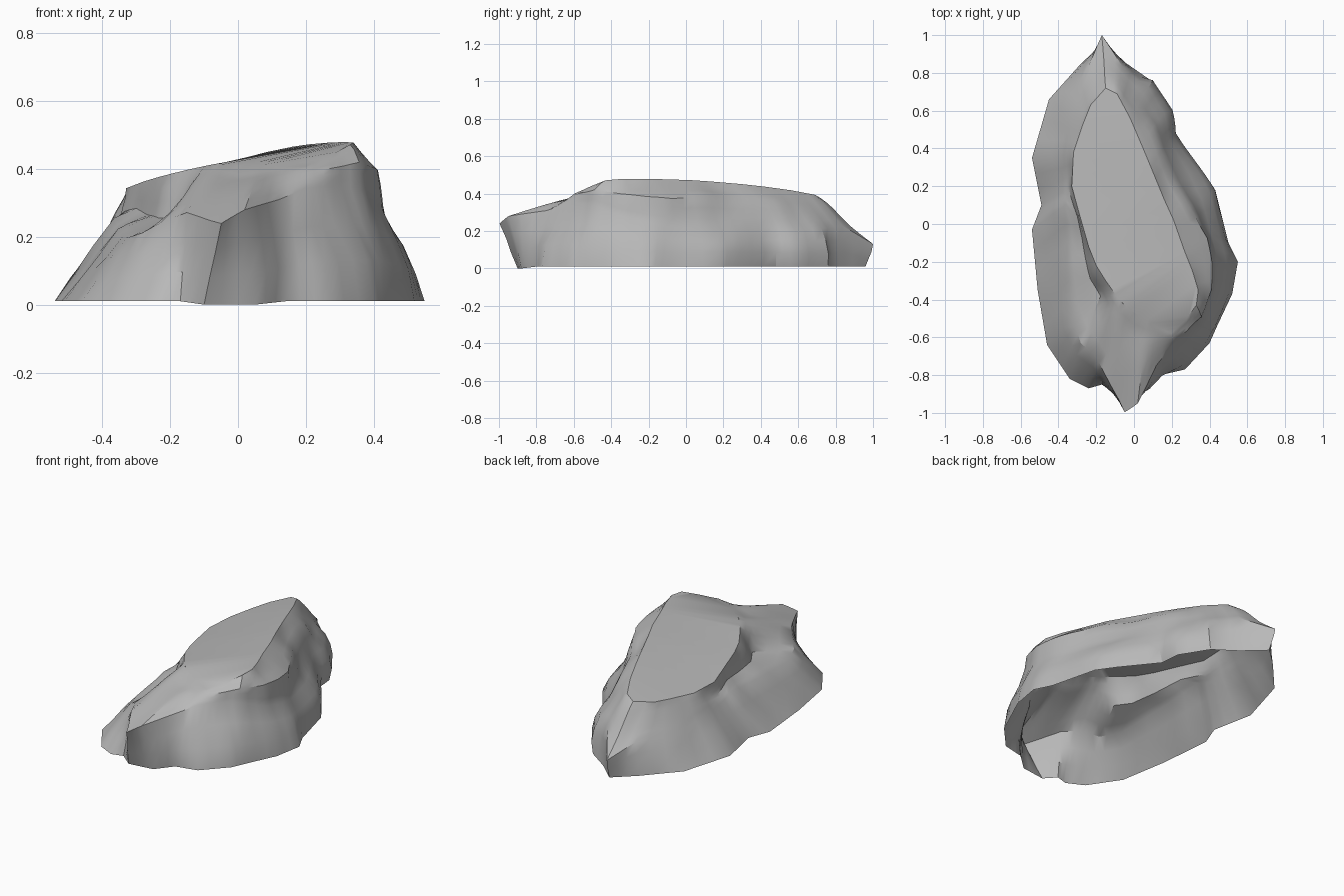
import bpy
import bmesh
import math
from mathutils import Vector, noise

default_cube = bpy.data.objects.get("Cube")
if default_cube:
    bpy.data.objects.remove(default_cube, do_unlink=True)


def make_material(name, value):
    material = bpy.data.materials.new(name)
    material.use_nodes = True
    colour = (value, value, value, 1)
    material.diffuse_color = colour
    material.node_tree.nodes["Principled BSDF"].inputs["Base Color"].default_value = colour
    return material


# Outlines run from the back tip, down the -x side, round the front spur
# and back along the steep +x side. Units are hundredths.
foot_outline = [
    (-16, 96), (-28, 85), (-45, 66), (-54, 35), (-49, 10), (-54, -3),
    (-51, -35), (-46, -64), (-34, -82), (-24, -87), (-17, -85), (-10, -90),
    (5, -88), (14, -80), (27, -77), (40, -63), (44, -54), (52, -37),
    (55, -20), (50, -10), (43, 18), (36, 28), (20, 48), (19, 60),
    (9, 76), (-4, 85)]

shoulder_outline = [
    (-17, 100, 13), (-25, 84, 20), (-36, 60, 19), (-38, 36, 22),
    (-37, 17, 23), (-36, 10, 25), (-35, -20, 22), (-33, -50, 20),
    (-28, -63, 21), (-20, -70, 25), (-15, -80, 27), (-5, -100, 24),
    (2, -95, 28), (12, -75, 31), (19, -66, 34), (28, -58, 35),
    (36, -50, 34), (42, -35, 28), (43, -20, 24), (41, -6, 22),
    (35, 14, 21), (28, 26, 21), (18, 45, 22), (15, 58, 20),
    (7, 72, 21), (-6, 84, 23)]

plateau_outline = [
    (-15, 72), (-23, 63), (-27, 53), (-32, 38), (-33, 20), (-28, 2),
    (-24, -12), (-20, -22), (-15, -30), (-10, -37), (-6, -42), (0, -47),
    (7, -51), (13, -55), (20, -58), (27, -51), (33, -43), (34, -35),
    (31, -25), (27, -15), (21, 2), (16, 13), (9, 30), (4, 42),
    (-2, 56), (-9, 69)]


def foot_height(x, y):
    """The rock rests on its front and lifts slightly elsewhere."""
    return 0.0 if y < -0.84 and abs(x) < 0.12 else 0.01


def plateau_height(x, y):
    """A slab tilted up towards +x that bends down at both ends."""
    return 0.438 + 0.21 * x - 0.22 * x * x - 0.05 * y * y - 0.3 * max(0, -0.42 - y)


def lift(outline, height):
    """Turn a flat outline into points at the given height rule."""
    points = [(x / 100, y / 100) for x, y in outline]
    return [Vector((x, y, height(x, y))) for x, y in points]


def brow(rim, shoulder):
    """Point between rim and shoulder: a cliff on -x, a bulge on +x."""
    run = drop = 0.35
    if rim.x < -0.12 and rim.y < 0.3:
        run, drop = 0.25, 0.7
    elif rim.x > 0.25:
        run, drop = 0.85, 0.4
    elif rim.x > 0.03 and rim.y > -0.45:
        run, drop = 0.55, 0.35
    point = rim.lerp(shoulder, run)
    point.z = rim.z + (shoulder.z - rim.z) * drop
    return point


foot = lift(foot_outline, foot_height)
shoulder = [Vector(point) / 100 for point in shoulder_outline]
rim = lift(plateau_outline, plateau_height)
rings = [foot, shoulder, [brow(a, b) for a, b in zip(rim, shoulder)], rim]

# Rock walls lofted between the rings, open underneath
bm = bmesh.new()
loops = [[bm.verts.new(point) for point in ring] for ring in rings]
count = len(foot)
for lower, upper in zip(loops, loops[1:]):
    for i in range(count):
        j = (i + 1) % count
        bm.faces.new((lower[i], lower[j], upper[j], upper[i]))

# Flat sloping plateau
bm.faces.new(loops[-1])
bmesh.ops.subdivide_edges(bm, edges=bm.edges[:], cuts=2, use_grid_fill=True)
bm.normal_update()

# Weathered lumps on the walls only; the foot and the plateau stay clean
plateau = max(bm.faces, key=lambda face: len(face.verts))
fixed = set(plateau.verts)
moves = {}
for vert in bm.verts:
    if vert in fixed or vert.co.z < 0.03:
        continue
    push = 0.014 * noise.noise(vert.co * 6.0)
    # Boulders swelling out along the foot of the +x side
    if vert.co.x > 0.05 and vert.co.z < 0.24:
        swell = 0.03 if vert.co.y > 0 else 0.02
        push += swell * math.sin(math.pi * vert.co.z / 0.24)
    moves[vert] = vert.normal * push
for vert, move in moves.items():
    vert.co += move
    vert.co.y = max(-1.0, min(1.0, vert.co.y))

bmesh.ops.triangulate(bm, faces=[plateau])
mesh = bpy.data.meshes.new("rock")
bm.to_mesh(mesh)
bm.free()

rock = bpy.data.objects.new("rock", mesh)
bpy.context.collection.objects.link(rock)
mesh.materials.append(make_material("stone grey", 0.48))

# Soft lumps with crisp broken edges
bpy.ops.object.select_all(action="DESELECT")
rock.select_set(True)
bpy.context.view_layer.objects.active = rock
bpy.ops.object.shade_smooth_by_angle(angle=math.radians(32))
